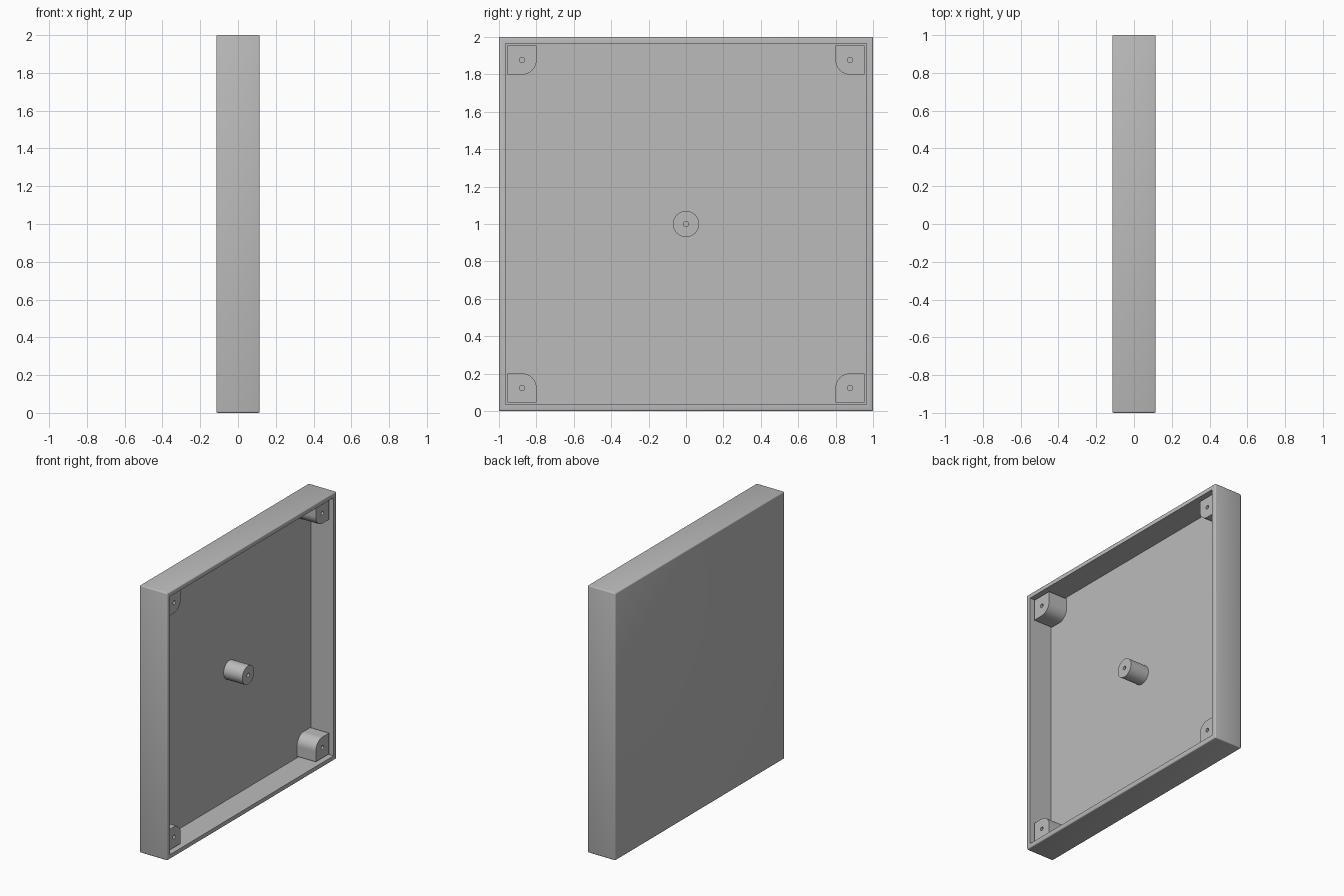
import bpy, bmesh, math

old = bpy.data.objects.get("Cube")
if old:
    bpy.data.objects.remove(old, do_unlink=True)

DEPTH, WALL = 0.115, 0.045        # half depth of the tray, wall thickness
FLOOR, TOP = -DEPTH + WALL, 0.085  # inner floor and top of the screw posts
HOLE_R, HOLE_END = 0.014, -0.02

grey = bpy.data.materials.new("grey plastic")
grey.use_nodes = True
colour = (0.5, 0.5, 0.5, 1)
grey.diffuse_color = colour
grey.node_tree.nodes["Principled BSDF"].inputs["Base Color"].default_value = colour


def finish(bm, name):
    bmesh.ops.recalc_face_normals(bm, faces=bm.faces)
    mesh = bpy.data.meshes.new(name)
    bm.to_mesh(mesh)
    bm.free()
    mesh.materials.append(grey)
    obj = bpy.data.objects.new(name, mesh)
    bpy.context.collection.objects.link(obj)
    bpy.ops.object.select_all(action='DESELECT')
    obj.select_set(True)
    bpy.context.view_layer.objects.active = obj
    bpy.ops.object.shade_smooth_by_angle(angle=math.radians(35))
    return obj


# Open tray: softened box with the +x face inset and pushed in
def make_tray():
    bm = bmesh.new()
    bmesh.ops.create_cube(bm, size=2)
    for v in bm.verts:
        v.co.x *= DEPTH
        v.co.z += 1
    bmesh.ops.bevel(bm, geom=bm.edges[:], offset=0.008, segments=3,
                    profile=0.5, affect='EDGES')
    bm.normal_update()
    rim = max(bm.faces, key=lambda f: f.calc_center_median().x + f.calc_area())
    if rim.normal.x < 0.9:
        rim = [f for f in bm.faces if f.normal.x > 0.99 and f.calc_area() > 1][0]
    bmesh.ops.inset_region(bm, faces=[rim], thickness=WALL - 0.008)
    cavity = bmesh.ops.extrude_face_region(bm, geom=[rim])["geom"]
    for v in cavity:
        if isinstance(v, bmesh.types.BMVert):
            v.co.x = FLOOR
    if rim.is_valid:
        bm.faces.remove(rim)
    return finish(bm, "tray")


# Screw post with a blind hole; sy and sz give the corner it fills (0 = round)
def make_post(name, y, z, radius, sy=0, sz=0, steps=64):
    bm = bmesh.new()

    def ring(x, r, fitted):
        verts = []
        for i in range(steps):
            a = 2 * math.pi * i / steps
            c, s = math.cos(a), math.sin(a)
            k = r
            if fitted and sy and (c * sy > 1e-6 or s * sz > 1e-6):
                k = r / max(abs(c), abs(s))
            verts.append(bm.verts.new((x, y + k * c, z + k * s)))
        return verts

    rings = [ring(FLOOR, radius, True), ring(TOP, radius, True),
             ring(TOP, HOLE_R, False), ring(HOLE_END, HOLE_R, False)]
    for a, b in zip(rings, rings[1:]):
        for i in range(steps):
            j = (i + 1) % steps
            bm.faces.new((a[i], a[j], b[j], b[i]))
    bm.faces.new(rings[0])
    bm.faces.new(rings[-1])
    return finish(bm, name)


make_tray()
make_post("centre_post", 0, 1, 0.07)
for sy, side in ((-1, "front"), (1, "back")):
    for sz, level in ((-1, "lower"), (1, "upper")):
        make_post(f"{level}_{side}_corner_post", sy * 0.877, 1 + sz * 0.877,
                  0.078, sy, sz)
